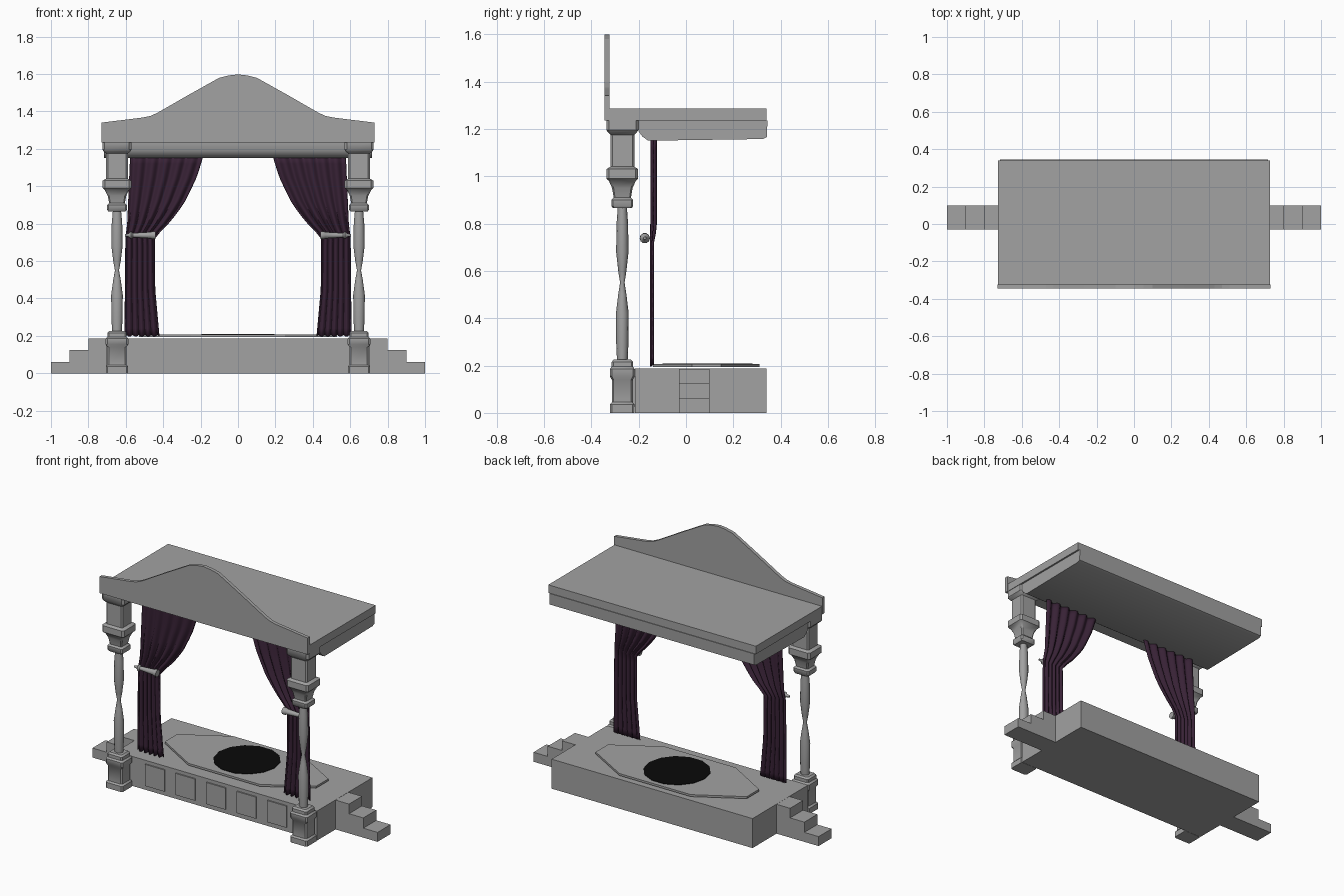
import bpy, bmesh, math

if "Cube" in bpy.data.objects:
    bpy.data.objects.remove(bpy.data.objects["Cube"])


def material(name, rgb):
    m = bpy.data.materials.new(name)
    m.diffuse_color = (*rgb, 1)
    m.use_nodes = True
    m.node_tree.nodes["Principled BSDF"].inputs["Base Color"].default_value = m.diffuse_color
    return m


GREY = material("stone_grey", (0.36, 0.36, 0.36))
PURPLE = material("curtain_purple", (0.04, 0.016, 0.037))
BLACK = material("black", (0.003, 0.003, 0.003))


def finish(bm, name, mat, smooth=None):
    bmesh.ops.recalc_face_normals(bm, faces=bm.faces[:])
    me = bpy.data.meshes.new(name)
    bm.to_mesh(me)
    bm.free()
    me.materials.append(mat)
    ob = bpy.data.objects.new(name, me)
    bpy.context.collection.objects.link(ob)
    if smooth:
        bpy.ops.object.select_all(action='DESELECT')
        ob.select_set(True)
        bpy.context.view_layer.objects.active = ob
        bpy.ops.object.shade_smooth_by_angle(angle=math.radians(smooth))
    return ob


def loft(name, rings, mat, smooth=None):
    """Skin a list of equal closed rings and cap both ends."""
    bm = bmesh.new()
    vs = [[bm.verts.new(p) for p in r] for r in rings]
    n = len(vs[0])
    for a, b in zip(vs, vs[1:]):
        for i in range(n):
            j = (i + 1) % n
            bm.faces.new((a[i], a[j], b[j], b[i]))
    bm.faces.new(vs[0])
    bm.faces.new(vs[-1])
    return finish(bm, name, mat, smooth)


def box(name, x0, x1, y0, y1, z0, z1, mat=GREY):
    c = [(x0, y0), (x1, y0), (x1, y1), (x0, y1)]
    return loft(name, [[(x, y, z) for x, y in c] for z in (z0, z1)], mat)


def square_ring(cx, cy, h, z):
    """Square section with clipped corners, a little shallower than wide."""
    k = h * 0.84
    pts = [(h, -k), (h, k), (k, h), (-k, h), (-h, k), (-h, -k), (-k, -h), (k, -h)]
    return [(cx + x, cy + y * 0.87, z) for x, y in pts]


def round_ring(cx, cy, r, z, n=12):
    a = [2 * math.pi * i / n for i in range(n)]
    return [(cx + r * math.cos(t), cy + r * 0.87 * math.sin(t), z) for t in a]


def interp(table, z):
    for (z0, v0), (z1, v1) in zip(table, table[1:]):
        if z <= z1:
            return v0 + (v1 - v0) * (z - z0) / (z1 - z0)
    return table[-1][1]


# Stage platform with raised front panels
box("stage", -0.705, 0.705, -0.215, 0.34, 0, 0.187)
for i in range(-2, 3):
    x = i * 0.214
    box("front_panel", x - 0.068, x + 0.068, -0.223, -0.21, 0.028, 0.165)

# Floor plate and round black trapdoor
half = [(0.25, -0.14), (0.53, 0.025), (0.53, 0.148), (0.25, 0.31)]
outline = half + [(-x, y) for x, y in reversed(half)]
loft("floor_plate", [[(x, y, z) for x, y in outline] for z in (0.193, 0.206)], GREY)
disc = [(0.195 * math.cos(2 * math.pi * i / 14), 0.09 + 0.195 * math.sin(2 * math.pi * i / 14))
        for i in range(14)]
loft("trapdoor", [[(x, y, z) for x, y in disc] for z in (0.204, 0.209)], BLACK)

# Roof slab, moulding below it and shaped front gable
box("roof_slab", -0.728, 0.728, -0.335, 0.34, 1.235, 1.286)
prof = [(-0.2, 1.236), (-0.2, 1.19), (-0.185, 1.168), (-0.16, 1.15),
        (0.325, 1.157), (0.342, 1.165), (0.344, 1.236)]
loft("roof_moulding", [[(x, y, z) for y, z in prof] for x in (-0.717, 0.717)], GREY, 50)
right = [(0.73, 1.235), (0.73, 1.34), (0.51, 1.367), (0.47, 1.375), (0.43, 1.393),
         (0.27, 1.485), (0.1, 1.58), (0.05, 1.592)]
gable = right + [(0, 1.598)] + [(-x, z) for x, z in reversed(right)]
loft("gable", [[(x, y, z) for x, z in gable] for y in (-0.345, -0.323)], GREY)

BASE = [(0, 0.06), (0.035, 0.06), (0.045, 0.051), (0.14, 0.051), (0.155, 0.061),
        (0.185, 0.061), (0.195, 0.052), (0.215, 0.052), (0.225, 0.042)]
SHAFT = [(0.22, 0.026), (0.3, 0.03), (0.42, 0.031), (0.5, 0.02), (0.55, 0.011),
         (0.6, 0.02), (0.68, 0.03), (0.8, 0.028), (0.87, 0.022)]
CAPITAL = [(0.865, 0.046), (0.875, 0.053), (0.9, 0.053), (0.91, 0.042), (0.95, 0.05),
           (0.98, 0.065), (0.99, 0.077), (1.03, 0.077), (1.04, 0.058), (1.175, 0.058),
           (1.185, 0.07), (1.195, 0.078), (1.236, 0.078)]
INNER = [(0.2, 0.422), (0.32, 0.433), (0.45, 0.445), (0.72, 0.447), (0.75, 0.425),
         (0.8, 0.375), (0.86, 0.325), (0.92, 0.285), (0.98, 0.255), (1.05, 0.222),
         (1.12, 0.2), (1.16, 0.188)]
OUTER = [(0.2, 0.605), (0.72, 0.6), (0.8, 0.59), (1.16, 0.575)]
HOLDBACK = [(0.605, 0.006), (0.585, 0.009), (0.572, 0.021), (0.562, 0.012),
            (0.53, 0.014), (0.465, 0.018), (0.46, 0.022), (0.442, 0.022)]


def curtain(s, side):
    """Pleated sheet, gathered where the holdback grips it."""
    nu, zs = 48, [0.2 + 0.04 * i for i in range(25)]
    bm = bmesh.new()
    rows = []
    for z in zs:
        a, b = interp(OUTER, z), interp(INNER, z)
        t = min(1, max(0, (z - 0.72) / 0.06))
        amp, mid = 0.006 + 0.005 * t, -0.144 + 0.007 * t
        row = []
        for i in range(nu + 1):
            u = i / nu
            y = mid + amp * math.sin(2 * math.pi * 5.5 * u)
            # Lower hem is slightly uneven
            dz = 0.004 * math.sin(2 * math.pi * 5.5 * u) if z < 0.21 else 0
            row.append(bm.verts.new((s * (a + (b - a) * u), y, z + dz)))
        rows.append(row)
    for r, q in zip(rows, rows[1:]):
        for i in range(nu):
            bm.faces.new((r[i], r[i + 1], q[i + 1], q[i]))
    ob = finish(bm, side + "_curtain", PURPLE, 60)
    mod = ob.modifiers.new("cloth_thickness", 'SOLIDIFY')
    mod.thickness = 0.006
    mod.offset = 0


for s, side in ((-1, "left"), (1, "right")):
    # Front columns: base, waisted shaft, capital
    cx, cy = s * 0.647, -0.269
    loft(side + "_column_base", [square_ring(cx, cy, h, z) for z, h in BASE], GREY, 35)
    loft(side + "_column_shaft", [round_ring(cx, cy, r, z) for z, r in SHAFT], GREY, 50)
    loft(side + "_column_capital", [square_ring(cx, cy, h, z) for z, h in CAPITAL], GREY, 35)
    # Side steps
    for x0, x1, h in ((0.9, 1.0, 0.06), (0.8, 0.9, 0.125), (0.7, 0.8, 0.186)):
        box(side + "_step", min(s * x0, s * x1), max(s * x0, s * x1), -0.03, 0.1, 0, h)
    # Curtain and its holdback
    curtain(s, side)
    loft(side + "_holdback",
         [[(s * x, -0.174 + r * math.cos(t * math.pi / 5), 0.738 + r * math.sin(t * math.pi / 5))
           for t in range(10)] for x, r in HOLDBACK], GREY, 40)
